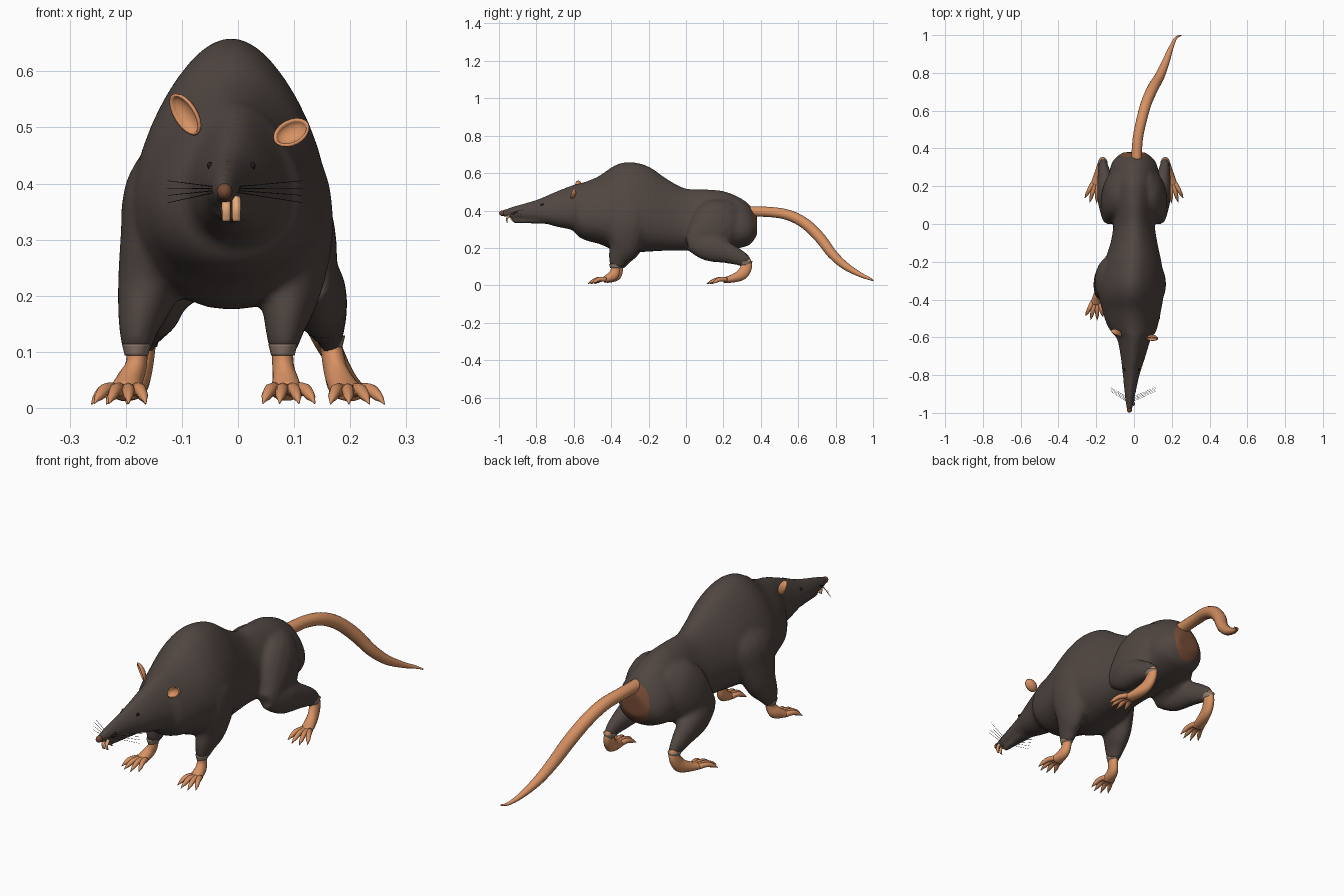
import bpy, bmesh, math
from mathutils import Vector, Matrix

if "Cube" in bpy.data.objects:
    bpy.data.objects.remove(bpy.data.objects["Cube"])


def material(name, r, g, b):
    mat = bpy.data.materials.new(name)
    mat.use_nodes = True
    mat.diffuse_color = (r, g, b, 1)
    bsdf = mat.node_tree.nodes["Principled BSDF"]
    bsdf.inputs["Base Color"].default_value = (r, g, b, 1)
    bsdf.inputs["Roughness"].default_value = 0.8
    return mat


FUR = material("dark fur", 0.08, 0.061, 0.053)
SKIN = material("pink skin", 0.68, 0.285, 0.125)
RUMP = material("brown rump skin", 0.18, 0.07, 0.036)
CUFF = material("thin ankle fur", 0.26, 0.19, 0.15)
TEETH = material("orange teeth", 0.78, 0.4, 0.19)
BLACK = material("black", 0.015, 0.013, 0.012)


def resample(points, steps):
    """Catmull-Rom samples through tuples of any length."""
    out = []
    last = len(points) - 1
    for i in range(last):
        p0, p1 = points[max(i - 1, 0)], points[i]
        p2, p3 = points[i + 1], points[min(i + 2, last)]
        for s in range(steps):
            t = s / steps
            out.append([b + t * ((c - a) + t * ((2 * a - 5 * b + 4 * c - d)
                        + t * (3 * b - a - 3 * c + d))) / 2
                        for a, b, c, d in zip(p0, p1, p2, p3)])
    out.append(list(points[-1]))
    return out


def tube(bm, points, sides=16, steps=4, egg=0.0, direction=None):
    """Loft ellipses along (x, y, z, sideways radius, other radius)."""
    samples = resample(points, steps)
    centres = [Vector(s[:3]) for s in samples]
    rings = []
    for i, s in enumerate(samples):
        ahead = centres[min(i + 1, len(centres) - 1)]
        tangent = direction or (ahead - centres[max(i - 1, 0)]).normalized()
        ref = Vector((0, 0, 1)) if abs(tangent.x) > 0.9 else Vector((1, 0, 0))
        side = (ref - tangent * ref.dot(tangent)).normalized()
        up = side.cross(tangent)
        ring = []
        for k in range(sides):
            a = math.tau * k / sides
            wide = math.cos(a) * (1 - egg * math.sin(a))
            ring.append(bm.verts.new(centres[i] + side * s[3] * wide
                                     + up * s[4] * math.sin(a)))
        rings.append(ring)
    for r, q in zip(rings, rings[1:]):
        for k in range(sides):
            n = (k + 1) % sides
            bm.faces.new((r[k], r[n], q[n], q[k]))
    bm.faces.new(rings[0])
    bm.faces.new(rings[-1])


def finish(name, bm, mat):
    bmesh.ops.recalc_face_normals(bm, faces=bm.faces)
    mesh = bpy.data.meshes.new(name)
    bm.to_mesh(mesh)
    bm.free()
    mesh.materials.append(mat)
    mesh.shade_smooth()
    obj = bpy.data.objects.new(name, mesh)
    bpy.context.collection.objects.link(obj)
    return obj


def ball(name, centre, size, mat):
    bm = bmesh.new()
    place = Matrix.Translation(centre) @ Matrix.Diagonal((*size, 1))
    bmesh.ops.create_uvsphere(bm, u_segments=16, v_segments=10, radius=1, matrix=place)
    return finish(name, bm, mat)


# Trunk and head: y, centre x, top, bottom, half width
TRUNK = [
    (-0.99, -0.025, 0.4, 0.37, 0.013), (-0.92, -0.022, 0.424, 0.36, 0.025),
    (-0.8, -0.015, 0.458, 0.345, 0.043), (-0.7, -0.005, 0.5, 0.315, 0.064),
    (-0.61, 0, 0.535, 0.295, 0.086), (-0.575, -0.002, 0.545, 0.26, 0.112),
    (-0.53, -0.008, 0.557, 0.238, 0.132), (-0.46, -0.012, 0.588, 0.22, 0.15),
    (-0.38, -0.015, 0.642, 0.185, 0.166),
    (-0.3, -0.012, 0.66, 0.175, 0.166), (-0.2, -0.006, 0.636, 0.18, 0.146),
    (-0.1, 0, 0.568, 0.185, 0.12), (0, 0, 0.518, 0.185, 0.106),
    (0.1, 0, 0.514, 0.185, 0.115), (0.2, 0, 0.504, 0.185, 0.128),
    (0.29, 0, 0.468, 0.2, 0.124), (0.345, 0, 0.425, 0.22, 0.1),
    (0.38, 0, 0.37, 0.27, 0.055),
]
fur = bmesh.new()
tube(fur, [(x, y, (t + b) / 2, w, (t - b) / 2) for y, x, t, b, w in TRUNK],
     sides=32, egg=0.28, direction=Vector((0, 1, 0)))

# Lower jaw
tube(fur, [(-0.008, -0.74, 0.352, 0.035, 0.025), (-0.015, -0.84, 0.343, 0.022, 0.012),
           (-0.02, -0.93, 0.342, 0.013, 0.009)])

# Furry parts of the front legs: the two stand differently
tube(fur, [(-0.085, -0.3, 0.48, 0.05, 0.1), (-0.12, -0.3, 0.39, 0.08, 0.13),
           (-0.138, -0.305, 0.3, 0.073, 0.115),
           (-0.16, -0.315, 0.215, 0.056, 0.085), (-0.176, -0.345, 0.15, 0.038, 0.058),
           (-0.181, -0.362, 0.1, 0.025, 0.034)])
tube(fur, [(0.065, -0.3, 0.48, 0.05, 0.1), (0.085, -0.31, 0.4, 0.075, 0.13),
           (0.1, -0.32, 0.31, 0.07, 0.115),
           (0.094, -0.33, 0.215, 0.056, 0.085), (0.084, -0.36, 0.15, 0.038, 0.058),
           (0.08, -0.375, 0.1, 0.024, 0.034)])

# Thighs and shanks
for m in (-1, 1):
    tube(fur, [(m * 0.045, 0.25, 0.41, 0.05, 0.07), (m * 0.075, 0.2, 0.36, 0.075, 0.125),
               (m * 0.1, 0.13, 0.295, 0.077, 0.13),
               (m * 0.125, 0.055, 0.24, 0.052, 0.08), (m * 0.135, 0.01, 0.22, 0.03, 0.04)])
    tube(fur, [(m * 0.13, 0.02, 0.235, 0.035, 0.05), (m * 0.142, 0.12, 0.205, 0.05, 0.075),
               (m * 0.153, 0.23, 0.17, 0.042, 0.055), (m * 0.162, 0.3, 0.14, 0.028, 0.04),
               (m * 0.165, 0.325, 0.115, 0.022, 0.033)])

# Fuse the furry parts into one smooth skin
body = finish("furry_body", fur, FUR)
remesh = body.modifiers.new("fuse", "REMESH")
remesh.mode = "VOXEL"
remesh.voxel_size = 0.009
remesh.use_smooth_shade = True
soften = body.modifiers.new("soften", "SMOOTH")
soften.factor = 0.5
soften.iterations = 9
bpy.context.view_layer.objects.active = body
for mod in ("fuse", "soften"):
    bpy.ops.object.modifier_apply(modifier=mod)
body.data.materials.clear()
body.data.materials.append(FUR)
body.data.materials.append(RUMP)
for face in body.data.polygons:
    c = face.center
    bare = c.y > 0.33 and ((c.x / 0.07) ** 2 + ((c.z - 0.32) / 0.09) ** 2) < 1
    face.material_index = 1 if bare else 0
body.data.shade_smooth()


# Feet: bare leg, sole and four clawed toes
def foot(name, path, heading, reach):
    bm = bmesh.new()
    tube(bm, path, sides=14)
    x, y, z, wide, _ = path[-1]
    for k in range(4):
        spread = (k - 1.5) * 0.24 + heading
        dx, dy = math.sin(spread), -math.cos(spread)
        length = reach * (1 if k in (1, 2) else 0.82)
        bx = x + (k - 1.5) * wide * 0.5
        stops = [(-0.15, 0.004, 0.013), (0.35, 0.005, 0.0115), (0.7, -0.006, 0.009),
                 (0.85, -0.012, 0.005), (1, -0.02, 0.001)]
        tube(bm, [(bx + dx * length * f, y + dy * length * f, z + h, r, r)
                  for f, h, r in stops], sides=8, steps=3)
    finish(name, bm, SKIN)


def front_foot(name, x, y, lean):
    foot(name, [(x, y, 0.12, 0.019, 0.026), (x, y - 0.003, 0.08, 0.019, 0.026),
                (x + lean / 2, y - 0.018, 0.05, 0.023, 0.028),
                (x + lean, y - 0.065, 0.028, 0.029, 0.016)], lean * 5, 0.085)


front_foot("right_front_foot", -0.181, -0.36, -0.022)
front_foot("left_front_foot", 0.08, -0.375, 0.008)
for m, label in ((-1, "right"), (1, "left")):
    foot(label + "_hind_foot",
         [(m * 0.164, 0.318, 0.135, 0.019, 0.028), (m * 0.168, 0.323, 0.1, 0.02, 0.031),
          (m * 0.176, 0.3, 0.06, 0.022, 0.031), (m * 0.188, 0.255, 0.038, 0.026, 0.023),
          (m * 0.202, 0.205, 0.027, 0.028, 0.015)], m * 0.15, 0.095)

# Thin fur cuffs above the feet
CUFFS = {"right_front_cuff": (-0.181, -0.361, 0), "left_front_cuff": (0.08, -0.375, 0),
         "right_hind_cuff": (-0.165, 0.319, 0.015), "left_hind_cuff": (0.165, 0.319, 0.015)}
for name, (x, y, lift) in CUFFS.items():
    bm = bmesh.new()
    tube(bm, [(x, y, 0.114 + lift, 0.026, 0.036), (x, y, 0.094 + lift, 0.021, 0.031)])
    finish(name, bm, CUFF)

# Tail
bm = bmesh.new()
TAIL = [(0.012, 0.33, 0.395, 0.028), (0.02, 0.45, 0.392, 0.027), (0.04, 0.55, 0.375, 0.028),
        (0.065, 0.64, 0.328, 0.029), (0.1, 0.72, 0.25, 0.029), (0.135, 0.78, 0.17, 0.026),
        (0.165, 0.85, 0.105, 0.021), (0.195, 0.93, 0.058, 0.013), (0.222, 0.985, 0.034, 0.007),
        (0.25, 0.999, 0.026, 0.003)]
tube(bm, [(x, y, z, r, r) for x, y, z, r in TAIL])
finish("tail", bm, SKIN)


# Ears: cupped half shells facing forward and outward
def ear(name, base, tip, facing):
    base, tip = Vector(base), Vector(tip)
    along = (tip - base).normalized()
    facing = Vector(facing)
    facing = (facing - along * facing.dot(along)).normalized()
    turn = Matrix((along, facing.cross(along), facing)).transposed().to_4x4()
    size = Matrix.Diagonal(((tip - base).length / 2, 0.025, 0.02, 1))
    bm = bmesh.new()
    bmesh.ops.create_uvsphere(bm, u_segments=20, v_segments=10, radius=1)
    bmesh.ops.delete(bm, geom=[v for v in bm.verts if v.co.z > 0.1], context="VERTS")
    bm.transform(Matrix.Translation((base + tip) / 2) @ turn @ size)
    shell = finish(name, bm, SKIN).modifiers.new("thickness", "SOLIDIFY")
    shell.thickness = 0.005


ear("right_ear", (-0.072, -0.585, 0.488), (-0.118, -0.572, 0.558), (-1, -0.9, 0.1))
ear("left_ear", (0.065, -0.61, 0.475), (0.125, -0.605, 0.508), (0.5, -0.8, 0.75))

# Nose, eyes and incisors
ball("nose", (-0.024, -0.982, 0.386), (0.014, 0.017, 0.015), RUMP)
for m, label in ((-1, "right"), (1, "left")):
    ball(label + "_eye", (m * 0.038 - 0.012, -0.77, 0.432), (0.005, 0.009, 0.007), BLACK)
    x = -0.012 + m * 0.009
    bm = bmesh.new()
    tube(bm, [(x, -0.945, 0.375, 0.008, 0.006), (x, -0.958, 0.355, 0.008, 0.005),
              (x, -0.955, 0.333, 0.007, 0.002)], sides=8)
    tube(bm, [(x, -0.92, 0.34, 0.005, 0.004), (x, -0.94, 0.357, 0.004, 0.002)], sides=8)
    finish(label + "_incisors", bm, TEETH)

# Whiskers
bm = bmesh.new()
for m in (-1, 1):
    for k in range(4):
        tube(bm, [(m * 0.016 - 0.022, -0.94 + k * 0.008, 0.385 + k * 0.003, 0.001, 0.001),
                  (m * 0.12 - 0.005, -0.885 + k * 0.007, 0.366 + k * 0.013, 0.0005, 0.0005)],
             sides=5, steps=1)
finish("whiskers", bm, BLACK)
